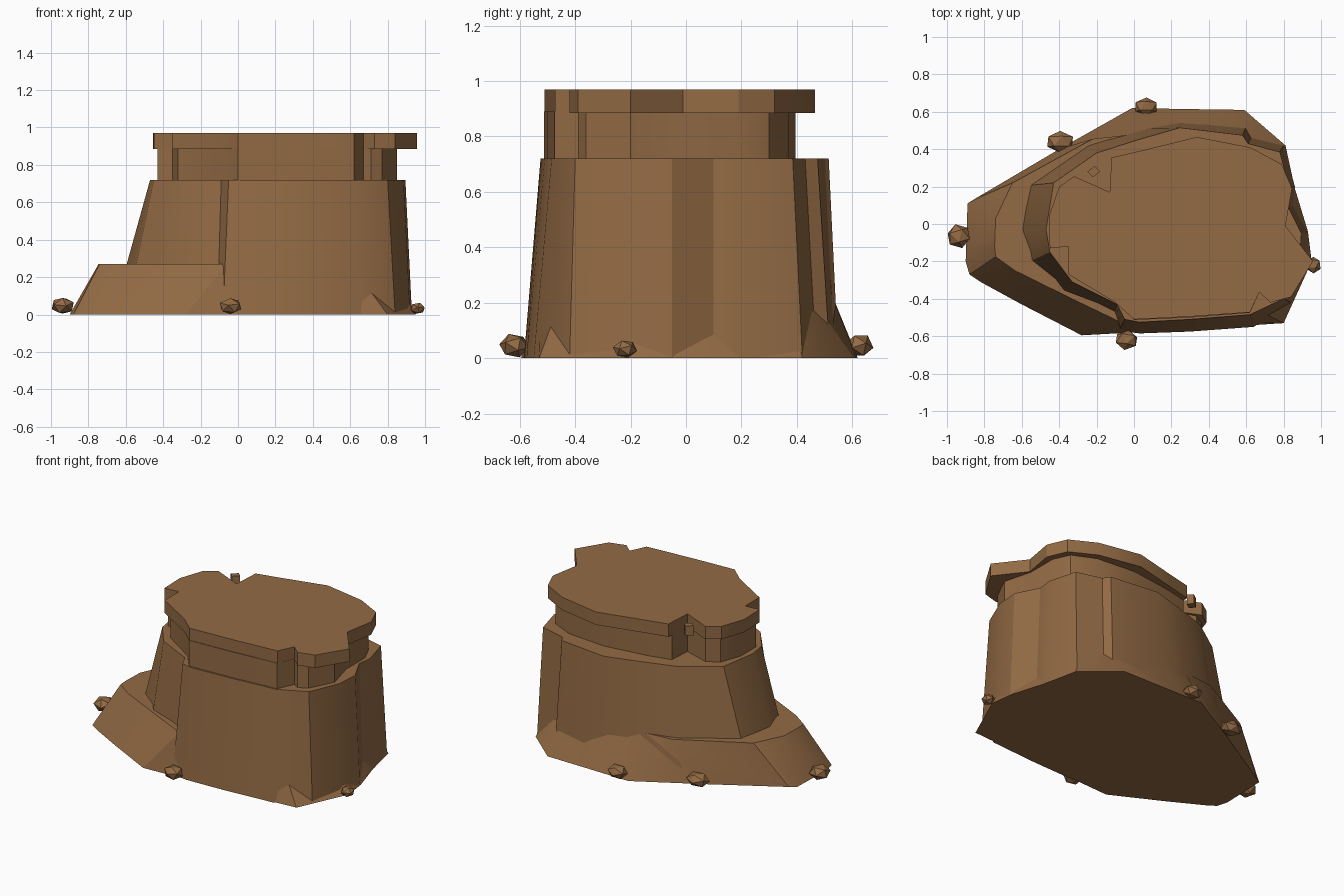
import bpy, bmesh, math, random
from mathutils import Matrix, Vector

random.seed(4)
rock = bpy.data.materials.new("brown_rock")
rock.diffuse_color = (0.29, 0.145, 0.058, 1)


def finish(name, bm, smooth=True):
    bmesh.ops.recalc_face_normals(bm, faces=bm.faces)
    me = bpy.data.meshes.new(name)
    bm.to_mesh(me)
    bm.free()
    me.materials.append(rock)
    ob = bpy.data.objects.new(name, me)
    bpy.context.collection.objects.link(ob)
    if smooth:
        bpy.ops.object.select_all(action='DESELECT')
        ob.select_set(True)
        bpy.context.view_layer.objects.active = ob
        bpy.ops.object.shade_smooth_by_angle(angle=math.radians(28))
    return ob


def loft(name, rings):
    """Join rings of (z, outline) with side faces and close both ends."""
    bm = bmesh.new()
    loops = [[bm.verts.new((x, y, z)) for x, y in pts] for z, pts in rings]
    n = len(loops[0])
    for lo, hi in zip(loops, loops[1:]):
        for i in range(n):
            j = (i + 1) % n
            bm.faces.new((lo[i], lo[j], hi[j], hi[i]))
    bm.faces.new(loops[0])
    bm.faces.new(loops[-1])
    return finish(name, bm)


# Spreading foot with the low terrace on the left: (base point, terrace point)
foot = [
    ((-0.89, 0.11), (-0.74, 0.03)), ((-0.85, 0.135), (-0.65, 0.22)),
    ((-0.40, 0.40), (-0.19, 0.475)), ((-0.01, 0.62), (0.0, 0.48)),
    ((0.25, 0.615), (0.25, 0.51)), ((0.59, 0.61), (0.55, 0.42)),
    ((0.81, 0.42), (0.70, 0.35)), ((0.86, 0.19), (0.75, 0.19)),
    ((0.93, -0.04), (0.80, -0.04)), ((0.95, -0.20), (0.80, -0.20)),
    ((0.80, -0.53), (0.60, -0.43)), ((0.30, -0.563), (0.30, -0.52)),
    ((-0.28, -0.595), (-0.06, -0.53)), ((-0.60, -0.43), (-0.29, -0.42)),
    ((-0.82, -0.31), (-0.635, -0.25)), ((-0.88, -0.27), (-0.74, -0.175)),
    ((-0.90, -0.20), (-0.745, -0.12)),
]
# the terrace runs slightly outward of the foot line on the back left
foot[2] = ((-0.40, 0.40), (-0.22, 0.455))
loft("foot_terrace", [(0, [a for a, b in foot]), (0.27, [b for a, b in foot])])

# Tapered main cliff with vertical grooves: (base point, ledge point)
cliff = [
    ((-0.67, -0.03), (-0.47, -0.03)), ((-0.62, 0.20), (-0.43, 0.22)),
    ((-0.27, 0.44), (-0.20, 0.38)), ((0.0, 0.51), (0.02, 0.45)),
    ((0.25, 0.55), (0.245, 0.515)), ((0.60, 0.52), (0.58, 0.475)),
    ((0.63, 0.47), (0.61, 0.43)), ((0.80, 0.42), (0.78, 0.385)),
    ((0.86, 0.20), (0.83, 0.20)), ((0.85, 0.10), (0.82, 0.10)),
    ((0.93, -0.05), (0.895, -0.05)), ((0.92, -0.20), (0.885, -0.20)),
    ((0.84, -0.42), (0.80, -0.40)), ((0.64, -0.55), (0.62, -0.485)),
    ((0.30, -0.575), (0.30, -0.51)), ((0.03, -0.585), (0.03, -0.525)),
    ((-0.08, -0.57), (-0.05, -0.51)), ((-0.11, -0.49), (-0.09, -0.43)),
    ((-0.40, -0.38), (-0.33, -0.31)), ((-0.60, -0.22), (-0.45, -0.15)),
]
loft("main_cliff", [(0, [a for a, b in cliff]), (0.72, [b for a, b in cliff])])

# Cap and recessed neck share an outline with three wedge notches: (cap, neck)
crown = [
    ((-0.455, 0.04), (-0.43, 0.04)), ((-0.40, 0.20), (-0.38, 0.18)),
    ((-0.32, 0.255), (-0.30, 0.225)), ((-0.13, 0.17), (-0.13, 0.17)),
    ((-0.12, 0.355), (-0.12, 0.32)), ((0.03, 0.39), (0.03, 0.355)),
    ((0.335, 0.465), (0.33, 0.395)), ((0.62, 0.41), (0.60, 0.37)),
    ((0.79, 0.32), (0.75, 0.30)), ((0.845, 0.19), (0.80, 0.19)),
    ((0.81, -0.01), (0.80, -0.01)), ((0.957, -0.20), (0.85, -0.20)),
    ((0.84, -0.39), (0.77, -0.36)), ((0.73, -0.42), (0.71, -0.39)),
    ((0.67, -0.365), (0.67, -0.365)), ((0.62, -0.472), (0.62, -0.475)),
    ((0.30, -0.495), (0.30, -0.50)), ((0.0, -0.51), (0.0, -0.513)),
    ((-0.10, -0.42), (-0.09, -0.40)), ((-0.35, -0.27), (-0.32, -0.25)),
    ((-0.35, -0.12), (-0.35, -0.12)), ((-0.45, -0.13), (-0.43, -0.12)),
]
cap = [a for a, b in crown]
neck = [b for a, b in crown]
loft("neck", [(0.69, neck), (0.89, neck)])
loft("cap", [(0.885, cap), (0.97, cap)])

# Small splinter left standing in the back notch
loft("notch_splinter", [(z, [(-0.25, 0.28), (-0.21, 0.31), (-0.18, 0.28), (-0.22, 0.25)])
                        for z in (0.90, 0.965)])

# Loose stones around the foot: x, y, half width, half depth, half height
for i, (x, y, a, b, h) in enumerate([
        (-0.937, -0.065, 0.066, 0.066, 0.047), (-0.395, 0.44, 0.078, 0.058, 0.045),
        (0.065, 0.625, 0.066, 0.052, 0.045), (-0.04, -0.62, 0.064, 0.055, 0.045),
        (0.96, -0.22, 0.042, 0.045, 0.033)]):
    bm = bmesh.new()
    bmesh.ops.create_icosphere(bm, subdivisions=1, radius=1.0)
    bmesh.ops.rotate(bm, verts=bm.verts, matrix=Matrix.Rotation(0.5 + i, 3, 'X')
                     @ Matrix.Rotation(0.8 * i, 3, 'Z'))
    for v in bm.verts:
        v.co = Vector((x + a * v.co.x, y + b * v.co.y, max(0, h + h * v.co.z)))
    finish("stone_%d" % (i + 1), bm, smooth=False)
